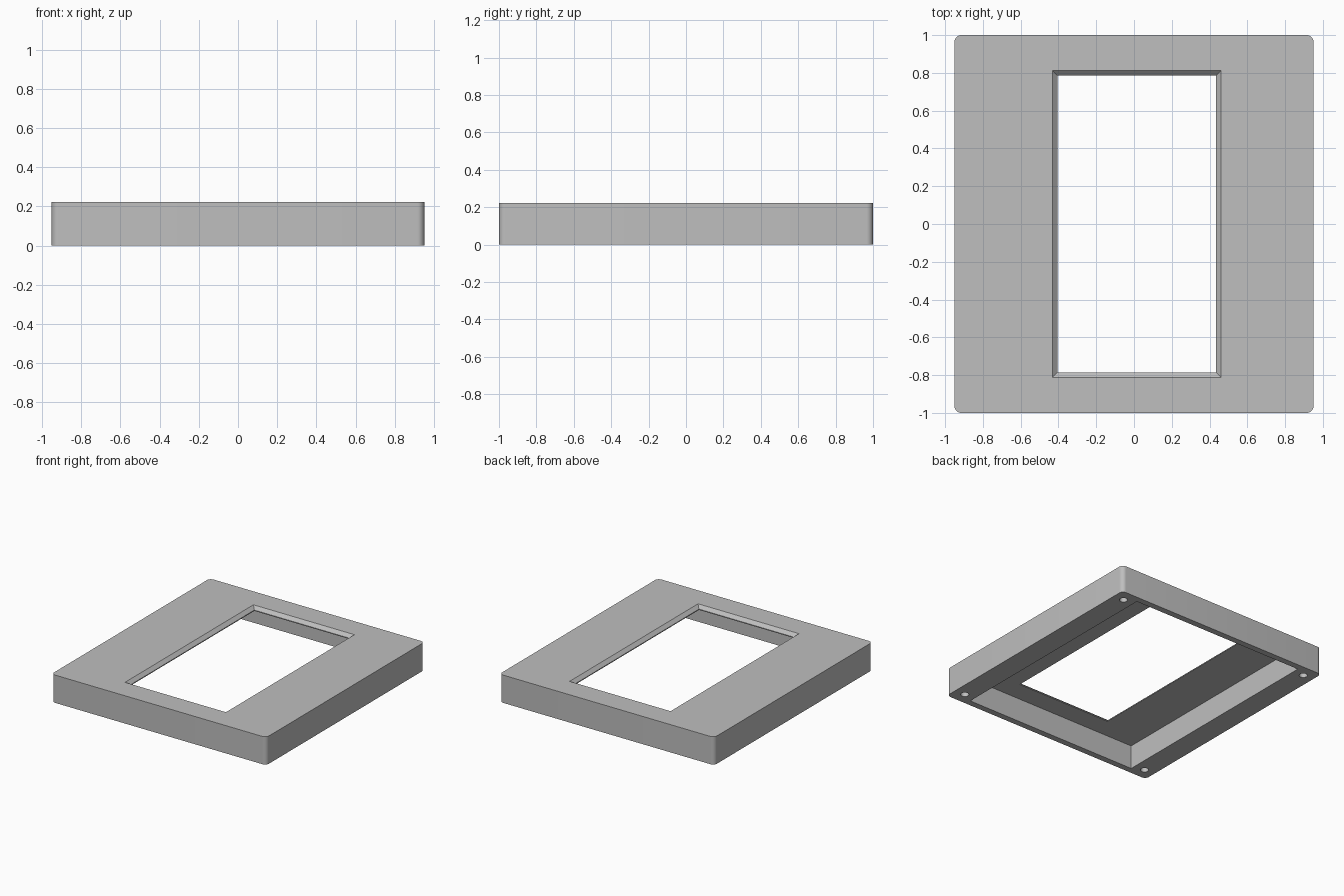
import bpy, bmesh, math

if "Cube" in bpy.data.objects:
    bpy.data.objects.remove(bpy.data.objects["Cube"])

W, D, H = 0.95, 1.0, 0.222      # half width, half depth, height
CEILING = 0.19                  # underside of the top panel
BEVEL_Z = 0.197                 # bottom of the window chamfer


def rounded_rect(hx, hy, r, cx=0.0, steps=8):
    """Counter-clockwise outline; r = 0 gives plain corners."""
    if r == 0:
        return [(cx + hx, hy), (cx - hx, hy), (cx - hx, -hy), (cx + hx, -hy)]
    pts = []
    for k, (sx, sy) in enumerate([(1, 1), (-1, 1), (-1, -1), (1, -1)]):
        for i in range(steps + 1):
            a = (k + i / steps) * math.pi / 2
            pts.append((cx + sx * (hx - r) + r * math.cos(a),
                        sy * (hy - r) + r * math.sin(a)))
    return pts


def loft(name, rings):
    """Closed solid through (outline, z) rings from bottom to top."""
    bm = bmesh.new()
    loops = [[bm.verts.new((x, y, z)) for x, y in pts] for pts, z in rings]
    n = len(loops[0])
    bm.faces.new(loops[0][::-1])
    bm.faces.new(loops[-1])
    for a, b in zip(loops, loops[1:]):
        for i in range(n):
            j = (i + 1) % n
            bm.faces.new((a[i], a[j], b[j], b[i]))
    mesh = bpy.data.meshes.new(name)
    bm.to_mesh(mesh)
    bm.free()
    obj = bpy.data.objects.new(name, mesh)
    bpy.context.collection.objects.link(obj)
    return obj


def cut(target, cutter):
    """Subtract the cutter and remove it."""
    mod = target.modifiers.new("cut", 'BOOLEAN')
    mod.operation = 'DIFFERENCE'
    mod.solver = 'EXACT'
    mod.object = cutter
    cutter.hide_render = True
    bpy.ops.object.select_all(action='DESELECT')
    bpy.context.view_layer.objects.active = target
    target.select_set(True)
    bpy.ops.object.modifier_apply(modifier=mod.name)
    bpy.data.objects.remove(cutter, do_unlink=True)


# Cover plate with rounded vertical corners
outline = rounded_rect(W, D, 0.035)
cover = loft("cover_frame", [(outline, 0), (outline, H)])

# Hollow underside, leaving wide side rims and thin end rims
cavity = rounded_rect(0.77, 0.95, 0)
cut(cover, loft("cavity_cutter", [(cavity, -0.1), (cavity, CEILING)]))

# Window, slightly off centre, with a chamfered upper edge
inner = rounded_rect(0.42, 0.785, 0, 0.015)
upper = rounded_rect(0.475, 0.84, 0, 0.015)
cut(cover, loft("window_cutter",
                [(inner, 0.1), (inner, BEVEL_Z), (upper, BEVEL_Z + 0.052)]))

# Screw holes in the underside of the side rims
for sx in (-1, 1):
    for sy in (-1, 1):
        ring = [(sx * 0.86 + 0.03 * math.cos(i * math.tau / 32),
                 sy * 0.905 + 0.03 * math.sin(i * math.tau / 32)) for i in range(32)]
        cut(cover, loft("screw_hole_cutter", [(ring, -0.1), (ring, 0.15)]))

# Single grey finish, smooth only around the rounded corners
grey = bpy.data.materials.new("light_grey")
grey.diffuse_color = (0.52, 0.52, 0.52, 1)
grey.use_nodes = True
grey.node_tree.nodes["Principled BSDF"].inputs["Base Color"].default_value = grey.diffuse_color
cover.data.materials.clear()
cover.data.materials.append(grey)
bpy.ops.object.shade_smooth_by_angle(angle=math.radians(30))
